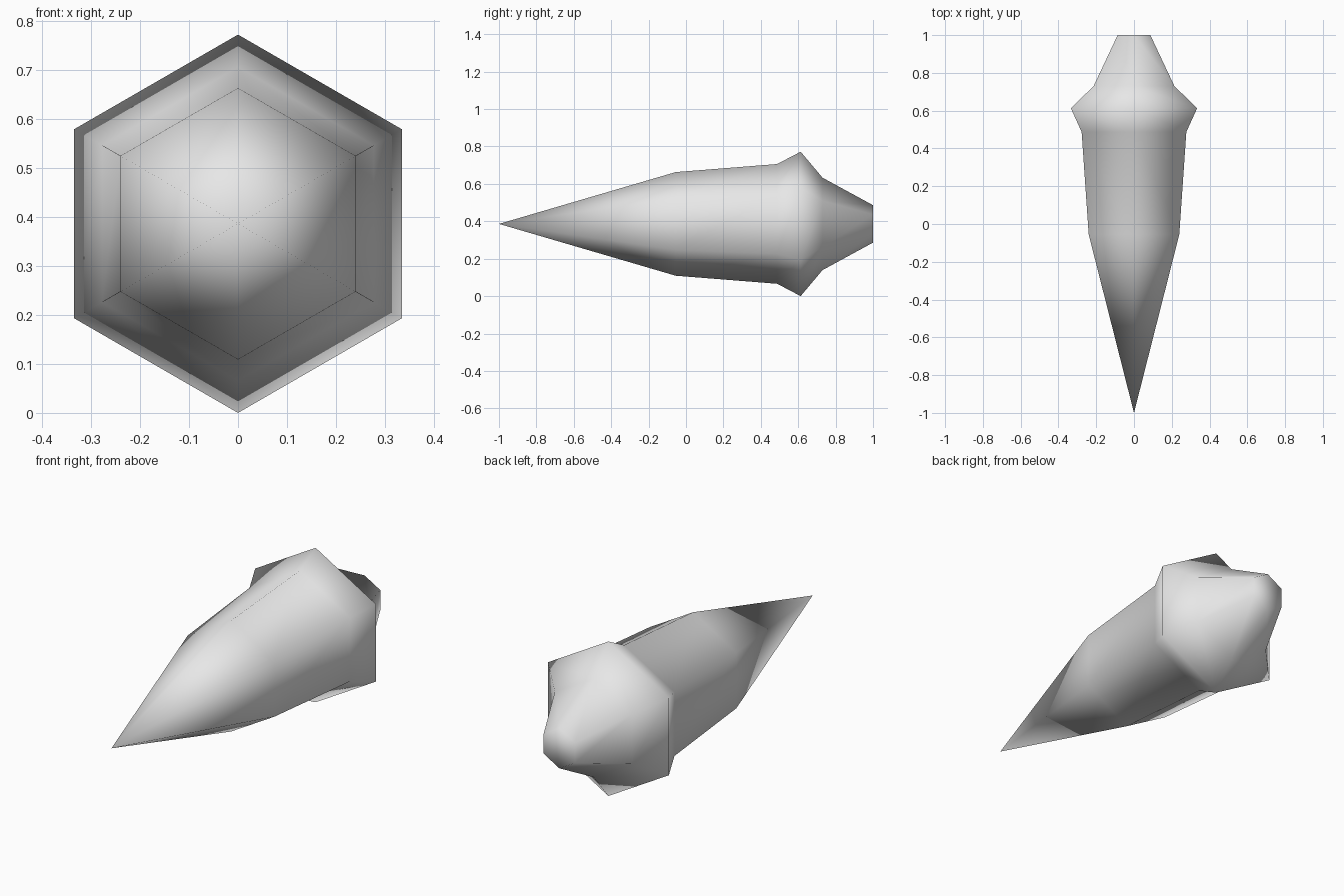
import bpy, bmesh, math

if "Cube" in bpy.data.objects:
    bpy.data.objects.remove(bpy.data.objects["Cube"])

SIDES = 6
AXIS_Z = 0.386
# (y position, corner radius) of each hexagonal ring, front to back
RINGS = [(-0.055, 0.277), (0.487, 0.32), (0.613, 0.386), (0.73, 0.247), (1.0, 0.1)]

grey = bpy.data.materials.new("plain_grey")
grey.diffuse_color = (0.8, 0.8, 0.8, 1.0)
grey.use_nodes = True
grey.node_tree.nodes["Principled BSDF"].inputs["Base Color"].default_value = grey.diffuse_color

bm = bmesh.new()


def ring(y, r):
    angles = [math.pi / 2 + i * math.tau / SIDES for i in range(SIDES)]
    return [bm.verts.new((r * math.cos(a), y, AXIS_Z + r * math.sin(a))) for a in angles]


# pointed nose
rings = [ring(y, r) for y, r in RINGS]
tip = bm.verts.new((0, -1, AXIS_Z))
for i in range(SIDES):
    bm.faces.new((tip, rings[0][i], rings[0][(i + 1) % SIDES]))

# body, flared collar and tapered tail
for a, b in zip(rings, rings[1:]):
    for i in range(SIDES):
        j = (i + 1) % SIDES
        bm.faces.new((a[i], b[i], b[j], a[j]))

# flat tail cap
bm.faces.new(rings[-1])

bmesh.ops.recalc_face_normals(bm, faces=bm.faces)
for f in bm.faces:
    f.smooth = True

mesh = bpy.data.meshes.new("pointed_body")
bm.to_mesh(mesh)
bm.free()
mesh.materials.append(grey)
body = bpy.data.objects.new("pointed_body", mesh)
bpy.context.collection.objects.link(body)
